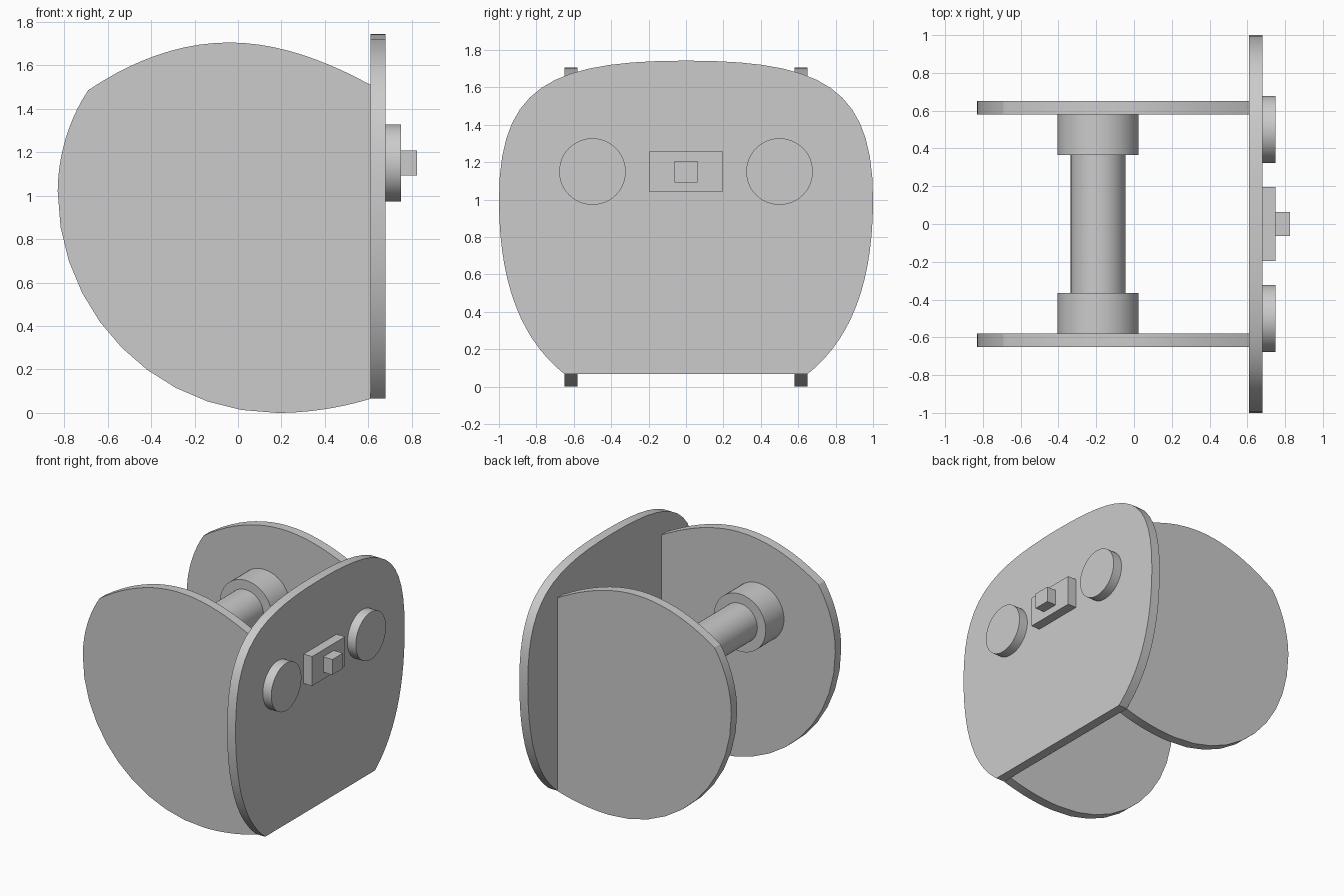
import bpy, bmesh, math
from mathutils import Vector, Matrix, geometry

if "Cube" in bpy.data.objects:
    bpy.data.objects.remove(bpy.data.objects["Cube"], do_unlink=True)

grey = bpy.data.materials.new("plain grey")
grey.use_nodes = True
grey.diffuse_color = (0.6, 0.6, 0.6, 1)
grey.node_tree.nodes["Principled BSDF"].inputs["Base Color"].default_value = (0.6, 0.6, 0.6, 1)


def finish(name, bm, smooth=True):
    bmesh.ops.recalc_face_normals(bm, faces=bm.faces)
    mesh = bpy.data.meshes.new(name)
    bm.to_mesh(mesh)
    bm.free()
    mesh.materials.append(grey)
    obj = bpy.data.objects.new(name, mesh)
    bpy.context.collection.objects.link(obj)
    if smooth:
        bpy.ops.object.select_all(action='DESELECT')
        obj.select_set(True)
        bpy.context.view_layer.objects.active = obj
        bpy.ops.object.shade_smooth_by_angle(angle=math.radians(25))
    return obj


def outline(segments, steps=10):
    """Sample joined Bezier segments, each given as four 2D points."""
    points = []
    for seg in segments:
        knots = [Vector((a, b, 0)) for a, b in seg]
        points += [p.to_2d() for p in geometry.interpolate_bezier(*knots, steps + 1)]
    clean = []
    for p in points:
        if not clean or (p - clean[-1]).length > 1e-4:
            clean.append(p)
    if (clean[0] - clean[-1]).length < 1e-4:
        clean.pop()
    return clean


def plate(name, points, place, thickness):
    """Extrude a flat outline into a slab."""
    bm = bmesh.new()
    face = bm.faces.new([bm.verts.new(place(p)) for p in points])
    new = bmesh.ops.extrude_face_region(bm, geom=[face], use_keep_orig=True)["geom"]
    bmesh.ops.translate(bm, vec=thickness, verts=[v for v in new if isinstance(v, bmesh.types.BMVert)])
    return finish(name, bm)


def cylinder(name, centre, radius, depth, axis):
    bm = bmesh.new()
    turn = Matrix.Rotation(math.pi / 2, 4, 'Y' if axis == 'X' else 'X')
    bmesh.ops.create_cone(bm, cap_ends=True, segments=48, radius1=radius, radius2=radius,
                          depth=depth, matrix=Matrix.Translation(centre) @ turn)
    return finish(name, bm)


def box(name, centre, size):
    bm = bmesh.new()
    bmesh.ops.create_cube(bm, size=1, matrix=Matrix.Translation(centre) @ Matrix.Diagonal((*size, 1)))
    return finish(name, bm, False)


# Rounded side plates
side_shape = outline([
    [(0.61, 1.51), (0.40, 1.625), (0.18, 1.705), (-0.04, 1.705)],
    [(-0.04, 1.705), (-0.27, 1.705), (-0.49, 1.62), (-0.69, 1.485)],
    [(-0.69, 1.485), (-0.78, 1.35), (-0.83, 1.18), (-0.83, 1.02)],
    [(-0.83, 1.02), (-0.83, 0.46), (-0.38, 0), (0.18, 0)],
    [(0.18, 0), (0.33, 0), (0.48, 0.025), (0.61, 0.065)],
])
for label, y in (("near", -0.65), ("far", 0.58)):
    plate(label + "_side_plate", side_shape, lambda p: (p.x, y, p.y), (0, 0.07, 0))

# Front panel, half outline mirrored
half = outline([
    [(0, 1.743), (0.73, 1.743), (1, 1.6), (1, 1.0)],
    [(1, 1.0), (1, 0.55), (0.88, 0.25), (0.65, 0.067)],
], 14)
panel_shape = half + [Vector((-p.x, p.y)) for p in reversed(half[1:])]
plate("panel", panel_shape, lambda p: (0.61, p.x, p.y), (0.07, 0, 0))

# Axle with an end hub and a panel disc on each side
cylinder("axle", (-0.19, 0, 1.15), 0.145, 0.76, 'Y')
for label, side in (("near", -1), ("far", 1)):
    cylinder(label + "_hub", (-0.19, side * 0.475, 1.15), 0.215, 0.22, 'Y')
    cylinder(label + "_disc", (0.715, side * 0.5, 1.15), 0.178, 0.07, 'X')

# Switch in the middle of the panel
box("switch_base", (0.715, 0, 1.15), (0.07, 0.39, 0.22))
box("switch_knob", (0.7875, 0, 1.15), (0.075, 0.125, 0.115))
